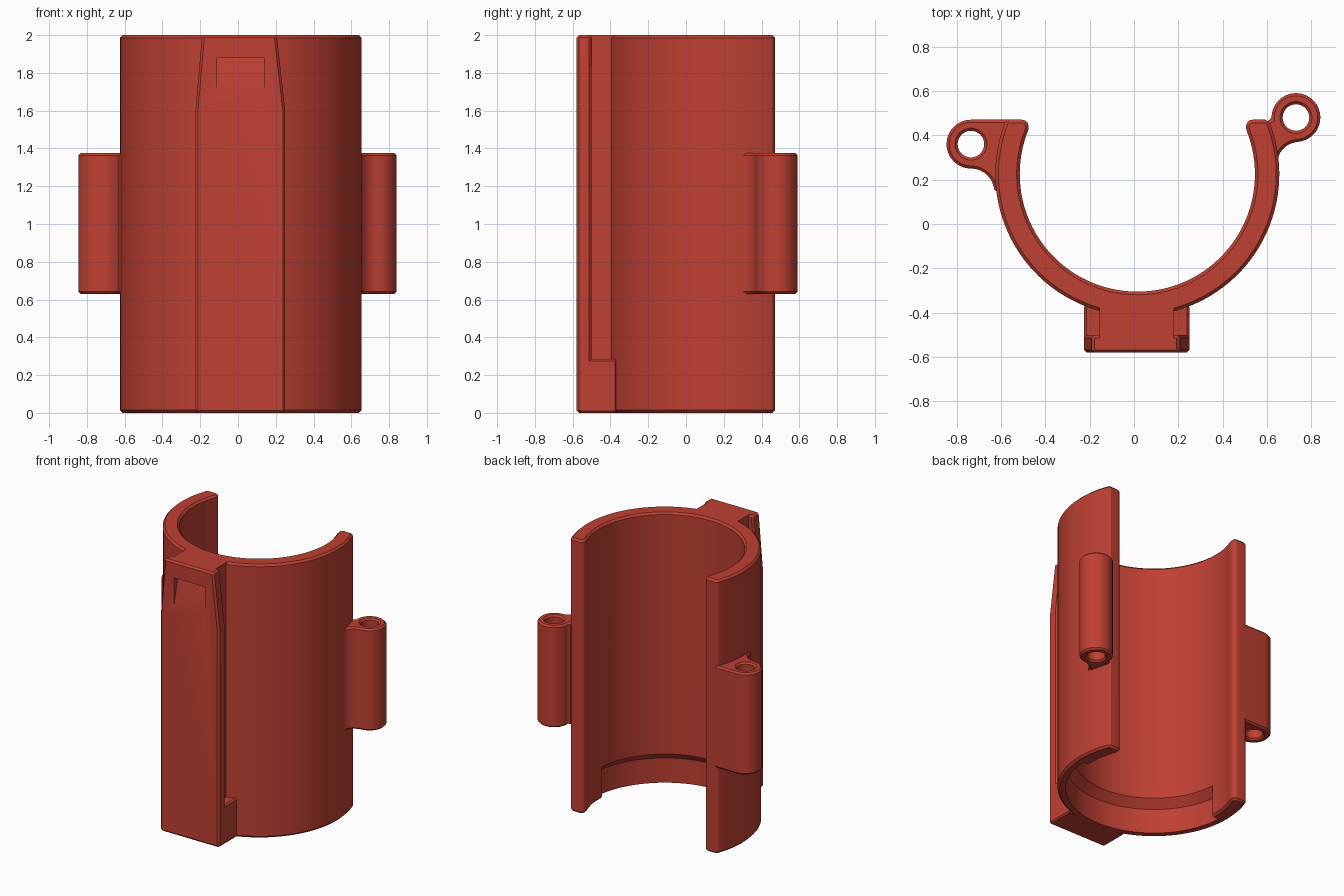
import bpy, bmesh
from math import sin, cos, radians

cube = bpy.data.objects.get("Cube")
if cube:
    bpy.data.objects.remove(cube, do_unlink=True)

red = bpy.data.materials.new("brick_red")
red.use_nodes = True
RED = (0.52, 0.051, 0.032, 1)
red.diffuse_color = RED
red.node_tree.nodes["Principled BSDF"].inputs["Base Color"].default_value = RED

CX, CY = 0.015, 0.225          # axis of the half shell
R_OUT, R_IN, R_RECESS = 0.64, 0.53, 0.585
PLACE = {"x": lambda a, b, w: (w, a, b),
         "y": lambda a, b, w: (a, w, b),
         "z": lambda a, b, w: (a, b, w)}


def arc(cx, cy, r, a0, a1, n):
    angles = [radians(a0 + (a1 - a0) * i / n) for i in range(n + 1)]
    return [(cx + r * cos(a), cy + r * sin(a)) for a in angles]


def box(x0, x1, y0, y1):
    return [(x0, y0), (x1, y0), (x1, y1), (x0, y1)]


def loft(name, sections, axis="z"):
    """Skin a closed solid through (outline, position) sections."""
    bm = bmesh.new()
    rings = [[bm.verts.new(PLACE[axis](a, b, w)) for a, b in pts] for pts, w in sections]
    bm.faces.new(rings[0])
    bm.faces.new(rings[-1])
    for lo, hi in zip(rings, rings[1:]):
        for i in range(len(lo)):
            bm.faces.new((lo[i - 1], lo[i], hi[i], hi[i - 1]))
    bmesh.ops.recalc_face_normals(bm, faces=bm.faces)
    mesh = bpy.data.meshes.new(name)
    bm.to_mesh(mesh)
    bm.free()
    mesh.materials.append(red)
    obj = bpy.data.objects.new(name, mesh)
    bpy.context.collection.objects.link(obj)
    return obj


def prism(name, pts, w0, w1, axis="z"):
    return loft(name, [(pts, w0), (pts, w1)], axis)


def cut(obj, cutter):
    cutter.hide_render = True
    mod = obj.modifiers.new("cut", "BOOLEAN")
    mod.operation, mod.solver, mod.object = "DIFFERENCE", "EXACT", cutter


def chamfer(obj, width):
    mod = obj.modifiers.new("chamfer", "BEVEL")
    mod.width, mod.segments = width, 1
    mod.limit_method, mod.angle_limit = "ANGLE", radians(35)
    mod.use_clamp_overlap = False


def finish(obj):
    """Bake the modifiers and shade."""
    deps = bpy.context.evaluated_depsgraph_get()
    baked = bpy.data.meshes.new_from_object(obj.evaluated_get(deps))
    obj.modifiers.clear()
    obj.data = baked
    bpy.ops.object.select_all(action="DESELECT")
    obj.select_set(True)
    bpy.context.view_layer.objects.active = obj
    bpy.ops.object.shade_smooth_by_angle(angle=radians(30))


# Half shell with rounded inner lips
lip = arc(0.535 - CX, 0.44, 0.03, 90, 180, 6)
shell = arc(CX, CY, R_OUT, 157.5, 382.5, 72)
shell += [(CX + x, y) for x, y in lip]
shell += arc(CX, CY, R_IN, 382, 158, 72)
shell += [(CX - x, y) for x, y in reversed(lip)]
shell_body = prism("shell_body", shell, 0, 2)
chamfer(shell_body, 0.014)

# Recess with a conical shoulder inside the bottom of the shell
recess = loft("recess_cutter", [
    (arc(CX, CY, r, 183, 357, 72), z)
    for r, z in ((R_RECESS, -0.1), (R_RECESS, 0.18), (R_IN - 0.03, 0.265))])
cut(shell_body, recess)

# Front plate tapering at the top, its neck and bottom stop
outline = [(-0.225, 0), (0.25, 0), (0.25, 1.6), (0.205, 2), (-0.19, 2), (-0.225, 1.6)]
front_plate = prism("front_plate", outline, -0.58, -0.5, "y")
chamfer(front_plate, 0.013)
plate_neck = prism("plate_neck", box(-0.155, 0.18, -0.565, -0.375), 0.002, 2)
bottom_stop = prism("bottom_stop", box(-0.225, 0.25, -0.565, -0.365), 0, 0.285)
chamfer(bottom_stop, 0.01)

# Ramped catch pocket in the plate
ramp = [(-0.62, 1.88), (-0.535, 1.88), (-0.58, 1.69), (-0.62, 1.69)]
pocket = prism("pocket_cutter", ramp, -0.11, 0.14, "x")
cut(front_plate, pocket)
cut(plate_neck, pocket)

# Hinge barrels with filleted webs
left_web = [(0.59, 0.27)] + arc(0.745, 0.27, 0.1, 180, 98, 8)
left_web += arc(0.73, 0.48, 0.11, -84, 185, 28) + [(0.57, 0.455)]
right_web = [(-0.57, 0.15), (-0.55, 0.47)] + arc(-0.735, 0.36, 0.11, 90, 268, 20)
right_web += arc(-0.735, 0.145, 0.105, 88, 0, 8)
hinges, hole_cutters = [], []
for side, web, cx, cy in (("left", left_web, 0.73, 0.48), ("right", right_web, -0.735, 0.36)):
    barrel = prism(side + "_hinge", web, 0.63, 1.375)
    hole = prism(side + "_hole_cutter", arc(cx, cy, 0.06, 0, 348.75, 31), 0.5, 1.5)
    cut(barrel, hole)
    chamfer(barrel, 0.012)
    hinges.append(barrel)
    hole_cutters.append(hole)

for part in [shell_body, front_plate, plate_neck, bottom_stop] + hinges:
    finish(part)
for cutter in [recess, pocket] + hole_cutters:
    bpy.data.objects.remove(cutter, do_unlink=True)
